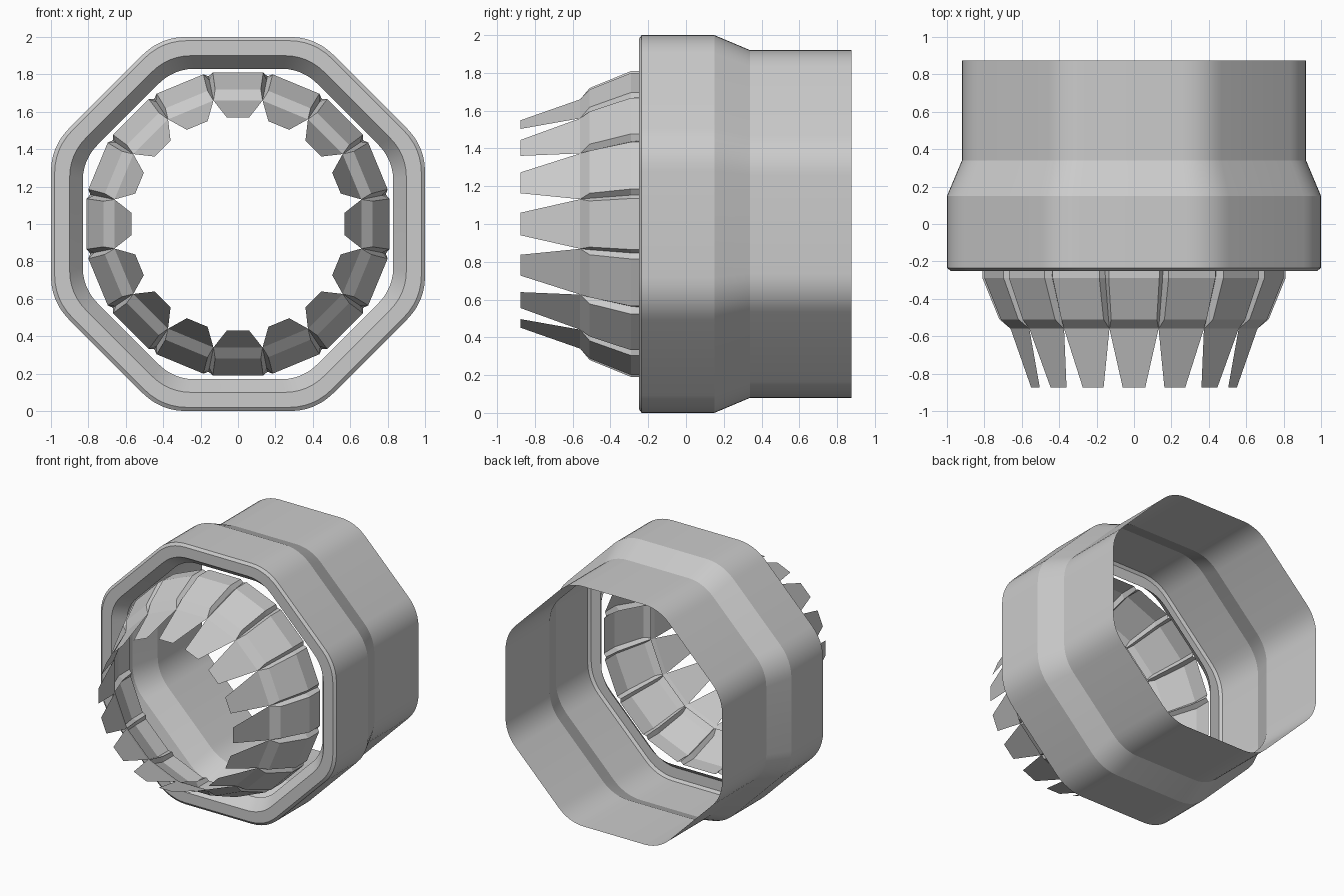
import bpy
from math import sin, cos, pi, radians, tan

if "Cube" in bpy.data.objects:
    bpy.data.objects.remove(bpy.data.objects["Cube"])

CZ = 1.0  # height of the axis


def make(name, verts, faces, smooth=False):
    me = bpy.data.meshes.new(name)
    me.from_pydata(verts, [], faces)
    me.update()
    ob = bpy.data.objects.new(name, me)
    bpy.context.collection.objects.link(ob)
    bpy.ops.object.select_all(action='DESELECT')
    bpy.context.view_layer.objects.active = ob
    ob.select_set(True)
    if smooth:
        bpy.ops.object.shade_smooth_by_angle(angle=radians(15))
    return ob


def rounded_octagon(steps=6, fillet=0.32):
    # unit-apothem octagon with filleted corners
    pts = []
    d = (1 - fillet) / cos(pi / 8)
    for k in range(8):
        a = pi / 8 + k * pi / 4
        for s in range(steps + 1):
            t = a - pi / 8 + s * pi / 4 / steps
            pts.append((d * cos(a) + fillet * cos(t), d * sin(a) + fillet * sin(t)))
    return pts


def loft(name, section, profile, smooth):
    n = len(section)
    verts = [(x * r, y, CZ + z * r) for r, y in profile for x, z in section]
    faces = [(i * n + j, i * n + (j + 1) % n, (i + 1) * n + (j + 1) % n, (i + 1) * n + j)
             for i in range(len(profile) - 1) for j in range(n)]
    return make(name, verts, faces, smooth)


# Outer shell: open back sleeve, collar, front lip and inward bevel
loft("outer_shell", rounded_octagon(),
     [(0.92, 0.875), (0.92, 0.34), (1.0, 0.15), (1.0, -0.235), (0.98, -0.25),
      (0.90, -0.25), (0.83, -0.16)], True)

# Petals: raised panel with side walls sinking to the groove, then a tapering tip
COUNT = 16
half = tan(pi / COUNT)
panel = [(-0.16, 0.81, 0.135), (-0.29, 0.81, 0.135), (-0.51, 0.72, 0.122), (-0.56, 0.66, 0.66 * half)]
groove = [(-0.16, 0.79), (-0.29, 0.77), (-0.51, 0.685), (-0.56, 0.66)]
verts, faces = [], []
for k in range(COUNT):
    a = k * 2 * pi / COUNT

    def add(u, r, y):
        verts.append((u * cos(a) + r * sin(a), y, CZ + r * cos(a) - u * sin(a)))

    b = len(verts)
    for (y, r, w), (gy, gr) in zip(panel, groove):
        add(-gr * half, gr, gy)
        add(-w, r, y)
        add(w, r, y)
        add(gr * half, gr, gy)
    add(-0.06, 0.57, -0.875)
    add(0.06, 0.57, -0.875)
    for i in range(3):
        for j in range(3):
            p = b + i * 4 + j
            if i == 2 and j != 1:  # wall closes to a point at the crease
                tri = (p, p + 1, p + 4) if j == 0 else (p, p + 1, p + 5)
                faces.append(tri)
            else:
                faces.append((p, p + 1, p + 5, p + 4))
    faces.append((b + 13, b + 14, b + 17, b + 16))
make("nozzle_petals", verts, faces)

# Thin hoop behind the petal crease
hoop = [(cos((k + .5) * 2 * pi / COUNT) / cos(pi / COUNT),
         sin((k + .5) * 2 * pi / COUNT) / cos(pi / COUNT)) for k in range(COUNT)]
loft("inner_hoop", hoop, [(0.66, -0.56), (0.672, -0.53)], False)
